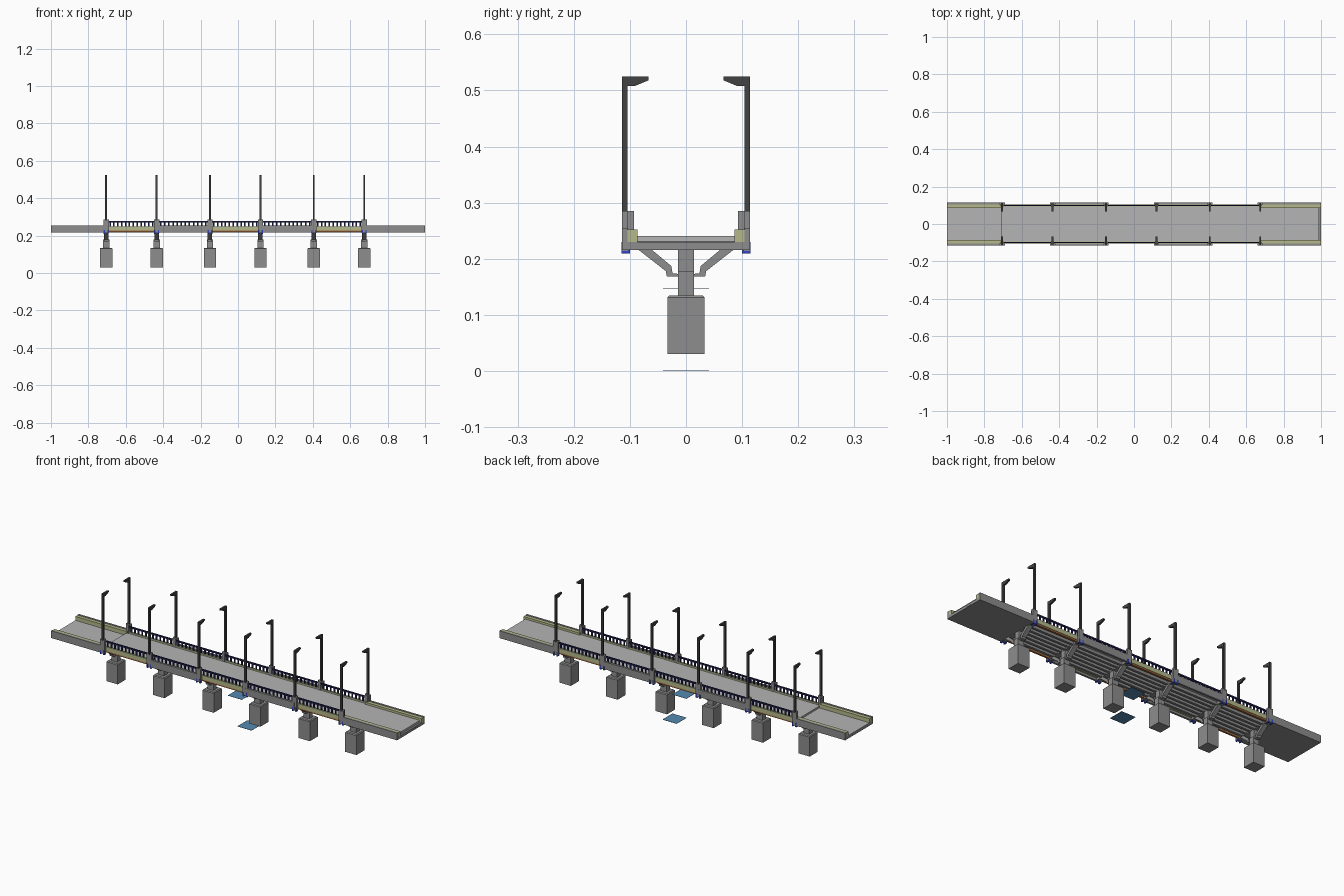
import bpy, bmesh

if "Cube" in bpy.data.objects:
    bpy.data.objects.remove(bpy.data.objects["Cube"])

def mat(name, r, g, b):
    m = bpy.data.materials.new(name)
    m.diffuse_color = (r, g, b, 1)
    m.use_nodes = True
    m.node_tree.nodes["Principled BSDF"].inputs["Base Color"].default_value = m.diffuse_color
    return m

CONCRETE = mat("concrete_grey", .27, .27, .27)
DECK = mat("road_light_grey", .46, .46, .46)
LAMP = mat("lamp_charcoal", .055, .055, .055)
CURB = mat("curb_olive_yellow", .46, .48, .26)
NAVY = mat("railing_navy", .012, .012, .07)
BLUE = mat("bracket_blue", .03, .06, .6)
ORANGE = mat("beam_orange_brown", .4, .16, .05)
WATER = mat("water_blue", .09, .25, .44)

def finish(name, bm, m):
    bmesh.ops.recalc_face_normals(bm, faces=bm.faces)
    me = bpy.data.meshes.new(name)
    bm.to_mesh(me)
    bm.free()
    me.materials.append(m)
    ob = bpy.data.objects.new(name, me)
    bpy.context.collection.objects.link(ob)
    return ob

def extrude_profile(bm, pts, x0, x1):
    """Extrude a closed (y, z) profile along x."""
    a = [bm.verts.new((x0, y, z)) for y, z in pts]
    b = [bm.verts.new((x1, y, z)) for y, z in pts]
    bm.faces.new(a)
    bm.faces.new(b[::-1])
    for i in range(len(pts)):
        j = (i + 1) % len(pts)
        bm.faces.new((a[i], a[j], b[j], b[i]))

def boxes(name, m, items):
    """One object from (x0, x1, y0, y1, z0, z1) boxes."""
    bm = bmesh.new()
    for x0, x1, y0, y1, z0, z1 in items:
        extrude_profile(bm, [(y0, z0), (y1, z0), (y1, z1), (y0, z1)], x0, x1)
    return finish(name, bm, m)

def both(items):
    """Repeat boxes on the other side of the bridge."""
    return items + [(a, b, -d, -c, e, f) for a, b, c, d, e, f in items]

X = [-.705, -.435, -.15, .12, .405, .675]     # pier and lamp positions
spans = list(zip(X[:-1], X[1:]))
ends = [(-1, X[0]), (X[-1], .999)]

# Approach slabs at both ends, with a small plate on the right end face
boxes("approach_floor", CONCRETE, [(a, b, -.104, .104, .216, .23) for a, b in ends])
boxes("end_plate", CONCRETE, [(.998, 1, .018, .058, .218, .226)])

# Road surface, running from the left step almost to the right end
boxes("road_surface", DECK, [(-.71, .99, -.1, .1, .2305, .241)])
boxes("left_road_surface", DECK, [(-1, -.71, -.1, .1, .23, .2315)])

# Outer walls on the approaches and on alternate spans
walls = ends + spans[1::2]
boxes("outer_wall", CONCRETE, both([(a, b, .104, .1145, .216, .254) for a, b in walls]))

# Curbs: wide on the approaches, narrow fascia on the spans
boxes("approach_curb", CURB, both([(a, b, .086, .104, .229, .252) for a, b in ends]))
boxes("span_curb", CURB, both([(X[0], X[-1], .094, .104, .227, .249)]))

# Coloured edge beams on the open spans
boxes("edge_beam", ORANGE, both([(a, b, .092, .102, .219, .227) for a, b in spans[::2]]))

# Long girders below the road
boxes("girders", CONCRETE, both([(X[0], X[-1], y, y + .012, .216, .232)
                                 for y in (.008, .036, .064)]))

# Railing: top rail and balusters
rail = [(X[0], X[-1], .095, .101, .27, .278)]
for a, b in spans:
    n = 12
    for i in range(1, n + 1):
        x = a + (b - a) * i / (n + 1)
        rail.append((x - .004, x + .004, .096, .1, .248, .271))
boxes("railing", NAVY, both(rail))

# Piers: footing, chamfered top, column, cross beam and bracket arms
footing = bmesh.new()
arms = bmesh.new()
arm = [(.012, .168), (.034, .168), (.036, .178), (.086, .217),
       (.062, .217), (.026, .187), (.024, .174), (.012, .173)]
for x in X:
    rings = []
    for h, z in ((.033, .03), (.033, .131), (.029, .135)):
        rings.append([footing.verts.new((x + sx * h, sy * h, z))
                      for sx, sy in ((-1, -1), (1, -1), (1, 1), (-1, 1))])
    footing.faces.new(rings[0])
    footing.faces.new(rings[2])
    for r, s in zip(rings[:-1], rings[1:]):
        for i in range(4):
            j = (i + 1) % 4
            footing.faces.new((r[i], r[j], s[j], s[i]))
    for side in (-1, 1):
        extrude_profile(arms, [(side * y, z) for y, z in arm], x - .012, x + .012)
finish("pier_footing", footing, CONCRETE)
finish("bracket_arm", arms, CONCRETE)
boxes("pier_column", CONCRETE, [(x - .017, x + .017, -.014, .014, .134, .178) for x in X]
      + [(x - .012, x + .012, -.014, .014, .178, .218) for x in X])
boxes("cross_beam", CONCRETE, [(x - .013, x + .013, -.104, .104, .2155, .231) for x in X])

# Pylons that carry the lamps, with blue brackets
boxes("lamp_pylon", CONCRETE,
      both([(x - .014, x + .014, .103, .114, .214, .285) for x in X]
           + [(x - .008, x + .008, .093, .104, .24, .285) for x in X]))
boxes("blue_bracket", BLUE,
      both([(x + s * .0095 - .0035, x + s * .0095 + .0035, .1, .1152, .209, .23)
            for x in X for s in (-1, 1)]))

# Lamps: post and inward arm from one profile
lamps = bmesh.new()
lamp = [(.1145, .28), (.1145, .525), (.067, .525), (.067, .518),
        (.091, .508), (.104, .508), (.104, .28)]
for x in X:
    for side in (-1, 1):
        extrude_profile(lamps, [(side * y, z) for y, z in lamp], x - .005, x + .005)
finish("street_lamp", lamps, LAMP)

# Two thin water plates, one below the road and one on the ground
for name, x, z in (("upper_water_plate", .01, .146), ("lower_water_plate", .066, 0)):
    boxes(name, WATER, [(x - .041, x + .041, -.041, .041, z, z + .001)])
